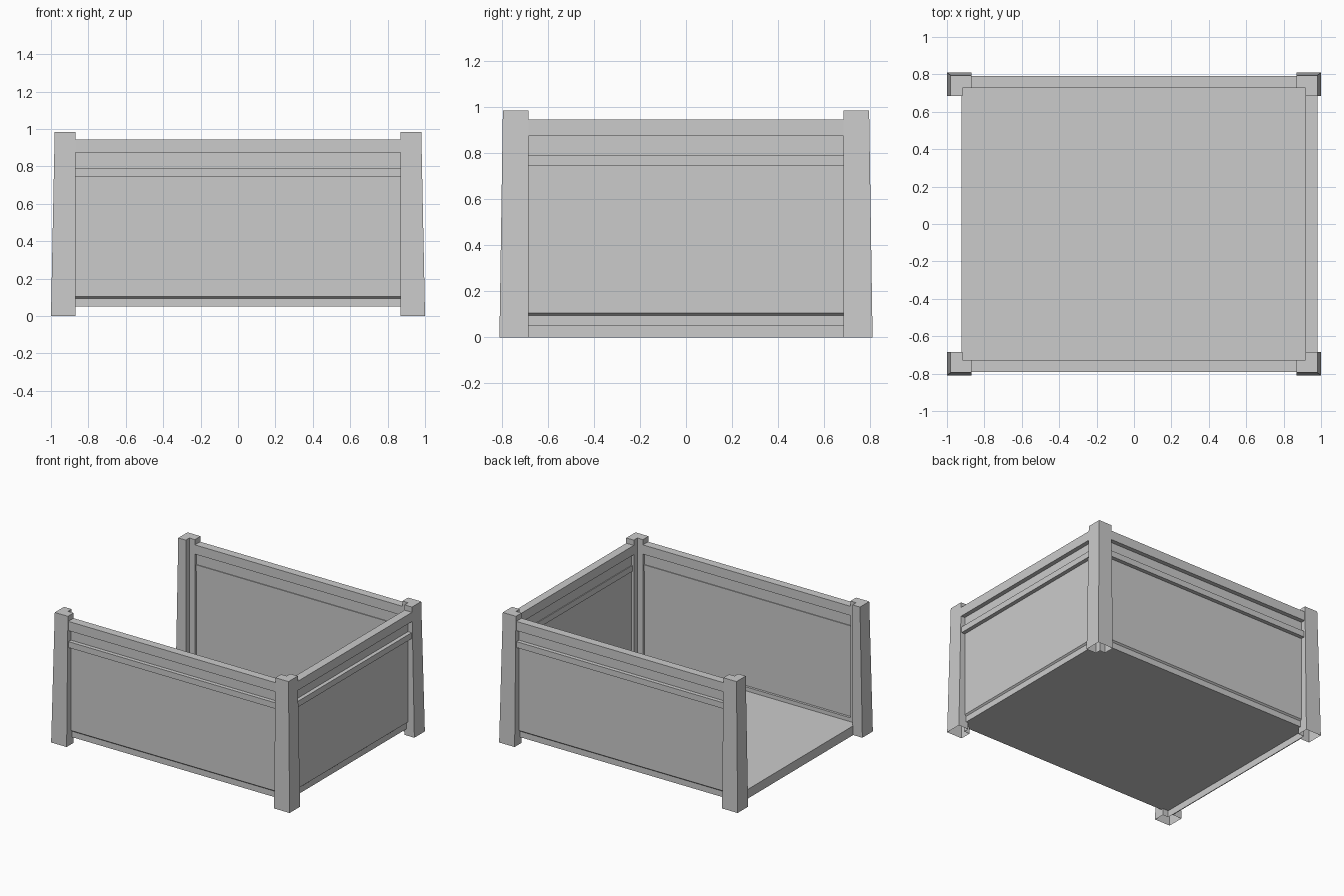
import bpy, bmesh

cube = bpy.data.objects.get("Cube")
if cube:
    bpy.data.objects.remove(cube, do_unlink=True)

GREY = (0.6, 0.6, 0.6, 1)
grey = bpy.data.materials.new("plain_grey")
grey.use_nodes = True
grey.diffuse_color = GREY
grey.node_tree.nodes["Principled BSDF"].inputs["Base Color"].default_value = GREY


def prism(name, bottom, top, open_bottom=False):
    """Join two matching loops of points into a solid."""
    bm = bmesh.new()
    low = [bm.verts.new(p) for p in bottom]
    high = [bm.verts.new(p) for p in top]
    n = len(low)
    for i in range(n):
        j = (i + 1) % n
        bm.faces.new((low[i], low[j], high[j], high[i]))
    bm.faces.new(high)
    base = bm.faces.new(low[::-1])
    bmesh.ops.recalc_face_normals(bm, faces=bm.faces)
    if open_bottom:
        bmesh.ops.delete(bm, geom=[base], context='FACES_ONLY')
    mesh = bpy.data.meshes.new(name)
    bm.to_mesh(mesh)
    bm.free()
    mesh.materials.append(grey)
    obj = bpy.data.objects.new(name, mesh)
    bpy.context.collection.objects.link(obj)
    return obj


def box(name, x0, x1, y0, y1, z0, z1):
    ring = [(x0, y0), (x1, y0), (x1, y1), (x0, y1)]
    return prism(name, [(x, y, z0) for x, y in ring], [(x, y, z1) for x, y in ring])


# Main measurements
IN_X, IN_Y = 0.917, 0.727      # inner faces of the rails
END_X, END_Y = 0.87, 0.684     # ends of the post arms
POST_TOP = 0.985

# Corner posts: L-shaped, tapered on the outside, open underneath
outline = [(1, 0.81), (END_X, 0.81), (END_X, IN_Y),
           (IN_X, IN_Y), (IN_X, END_Y), (1, END_Y)]
for sy, depth in ((-1, "front"), (1, "back")):
    for sx, side in ((-1, "right"), (1, "left")):
        low = [(sx * x, sy * y, 0) for x, y in outline]
        high = [(sx * min(x, 0.98), sy * min(y, 0.795), POST_TOP) for x, y in outline]
        prism(f"{depth}_{side}_post", low, high, open_bottom=True)


def rect(d0, d1, z0, z1):
    return [(d0, z0), (d1, z0), (d1, z1), (d0, z1)]


# Wall parts as cross-sections: distance outwards from the inner face, height
PARTS = {
    "top_rail": rect(0, 0.063, 0.875, 0.945),
    "middle_rail": rect(0.012, 0.06, 0.745, 0.79),
    "panel": [(0.018, 0.095), (0.03, 0.105), (0.03, 0.88), (0.018, 0.88)],
    "bottom_rail": rect(0, 0.018, 0.05, 0.1),
}

# Three walls: front, back and left; the right side stays open
for part, section in PARTS.items():
    for s, wall in ((-1, "front"), (1, "back")):
        ends = [[(e * END_X, s * (IN_Y + d), z) for d, z in section] for e in (-1, 1)]
        prism(f"{wall}_{part}", *ends)
    ends = [[(IN_X + d, e * END_Y, z) for d, z in section] for e in (-1, 1)]
    prism(f"left_{part}", *ends)

# Floor and the sill along the open side
box("floor", -IN_X, IN_X, -IN_Y, IN_Y, 0.05, 0.07)
box("open_side_sill", -IN_X - 0.006, -IN_X, -END_Y, END_Y, 0, 0.07)
